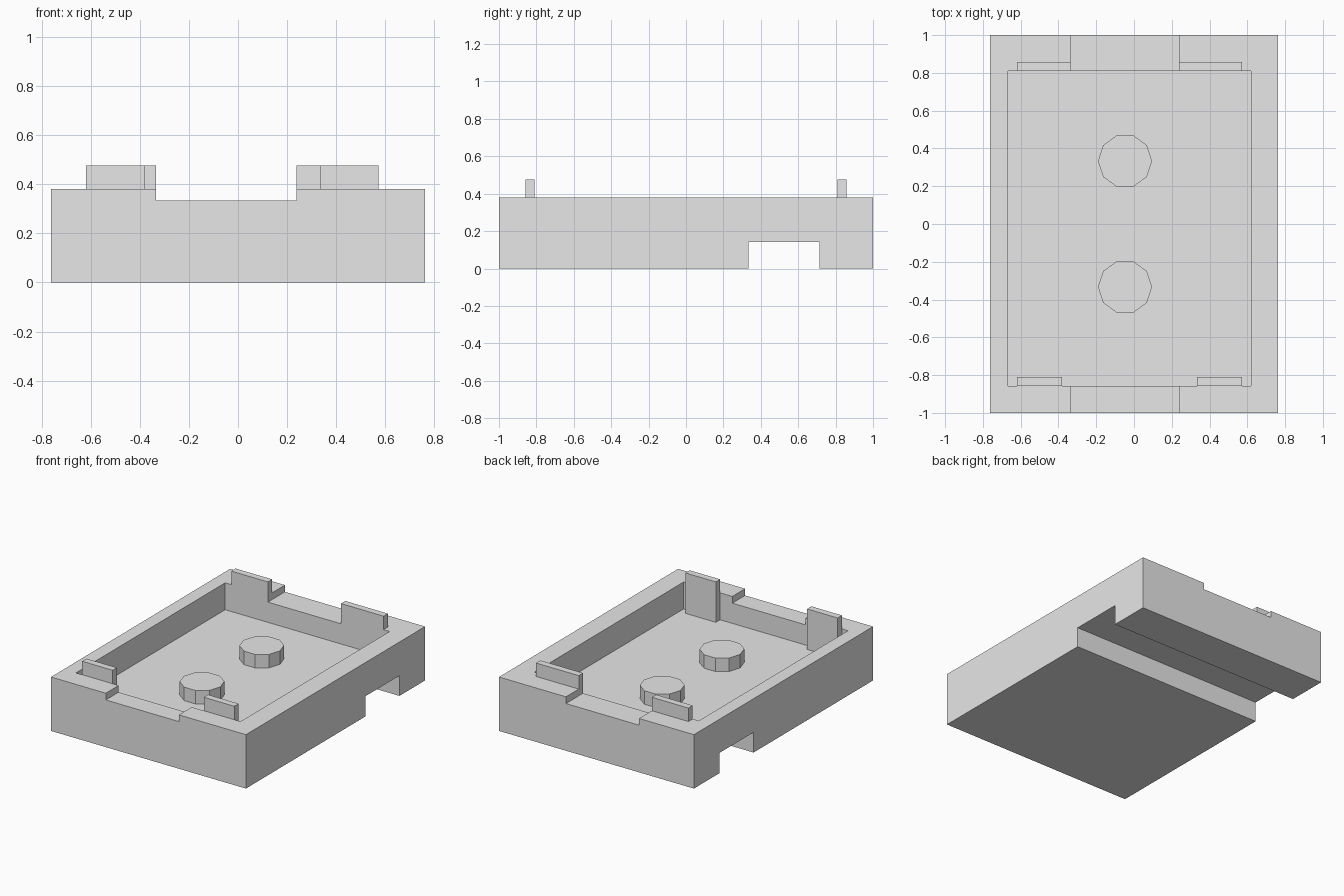
import bpy

default_cube = bpy.data.objects.get("Cube")
if default_cube:
    bpy.data.objects.remove(default_cube, do_unlink=True)

U = 2 / 42  # one design unit; the tray is 42 units long

grey = bpy.data.materials.new("light_grey")
grey.use_nodes = True
grey.diffuse_color = (0.8, 0.8, 0.8, 1)
grey.node_tree.nodes["Principled BSDF"].inputs["Base Color"].default_value = (0.8, 0.8, 0.8, 1)


def box(name, x, y, z):
    """Box spanning the given (low, high) ranges in design units."""
    spans = (x, y, z)
    bpy.ops.mesh.primitive_cube_add(size=1, location=[(a + b) / 2 * U for a, b in spans])
    ob = bpy.context.object
    ob.name = name
    ob.scale = [(b - a) * U for a, b in spans]
    bpy.ops.object.transform_apply(location=False, rotation=False, scale=True)
    ob.data.materials.append(grey)
    return ob


def cut(target, cutter):
    """Subtract the cutter from the target and discard it."""
    cutter.hide_render = True
    mod = target.modifiers.new("cut", 'BOOLEAN')
    mod.operation = 'DIFFERENCE'
    mod.solver = 'EXACT'
    mod.object = cutter
    bpy.context.view_layer.objects.active = target
    bpy.ops.object.modifier_apply(modifier=mod.name)
    bpy.data.objects.remove(cutter, do_unlink=True)


# Tray block with cavity, rim notches at both ends and a channel underneath
tray = box("tray_body", (-16, 16), (-21, 21), (0, 8))
cut(tray, box("cavity_cutter", (-14, 13), (-18, 17), (4, 12)))
cut(tray, box("notch_cutter", (-7, 5), (-24, 24), (7, 12)))
cut(tray, box("channel_cutter", (-20, 20), (7, 15), (-3, 3)))

# Front tabs stand on the cavity floor, back tabs on the rim
box("front_right_tab", (-13, -8), (-18, -17), (4, 10))
box("front_left_tab", (7, 12), (-18, -17), (4, 10))
box("back_right_tab", (-13, -7), (17, 18), (8, 10))
box("back_left_tab", (5, 12), (17, 18), (8, 10))

# Ten-sided locating pegs on the cavity floor
for name, y in (("front_peg", -7), ("back_peg", 7)):
    bpy.ops.mesh.primitive_cylinder_add(vertices=10, radius=3 * U, depth=2 * U,
                                        location=(-U, y * U, 5 * U))
    peg = bpy.context.object
    peg.name = name
    # Turn so that a corner points along x
    peg.rotation_euler.z = 1.5707963
    peg.data.materials.append(grey)
